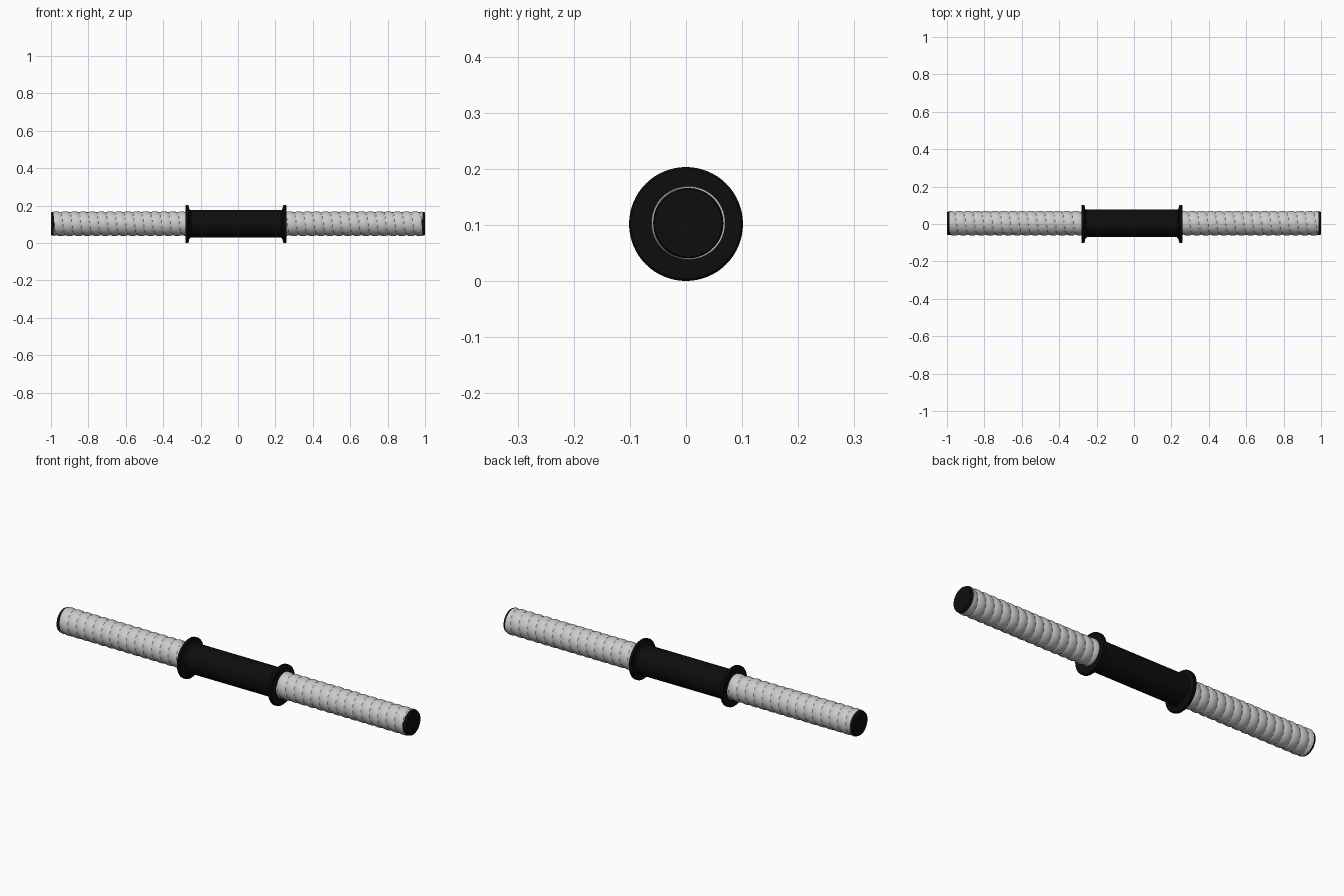
import bpy, bmesh, math

if "Cube" in bpy.data.objects:
    bpy.data.objects.remove(bpy.data.objects["Cube"])

CY, CZ = 0.004, 0.103      # axis of the bar
SEG = 64
black = bpy.data.materials.new("black_rubber")
black.diffuse_color = (0.004, 0.004, 0.004, 1)
black.use_nodes = True
black.node_tree.nodes["Principled BSDF"].inputs["Base Color"].default_value = black.diffuse_color


def surface(name, xs, radius, cy=CY, cz=CZ, mat=None, caps=True, angle=35):
    """Tube along x; radius(i, x, a) gives the radius of each ring point."""
    bm = bmesh.new()
    rings = []
    for i, x in enumerate(xs):
        ring = []
        for k in range(SEG):
            a = 2 * math.pi * k / SEG
            r = radius(i, x, a)
            ring.append(bm.verts.new((x, cy + r * math.cos(a), cz + r * math.sin(a))))
        rings.append(ring)
    for p, q in zip(rings, rings[1:]):
        for k in range(SEG):
            n = (k + 1) % SEG
            bm.faces.new((p[k], p[n], q[n], q[k]))
    if caps:
        bm.faces.new(rings[0])
        bm.faces.new(rings[-1])
    bmesh.ops.recalc_face_normals(bm, faces=bm.faces)
    me = bpy.data.meshes.new(name)
    bm.to_mesh(me)
    bm.free()
    ob = bpy.data.objects.new(name, me)
    bpy.context.collection.objects.link(ob)
    if mat:
        me.materials.append(mat)
    bpy.ops.object.select_all(action='DESELECT')
    ob.select_set(True)
    bpy.context.view_layer.objects.active = ob
    bpy.ops.object.shade_smooth_by_angle(angle=math.radians(angle))
    return ob


def lathe(name, profile, **kw):
    return surface(name, [p[0] for p in profile], lambda i, x, a: profile[i][1], **kw)


# Threaded rods: rounded helical ridges with narrow grooves
PITCH = 0.048


def thread(i, x, a):
    t = (x / PITCH - a / (2 * math.pi)) % 1.0
    return 0.0595 + 0.0065 * math.sin(math.pi * t) ** 0.6


for name, a, b in (("left_thread", -0.987, -0.26), ("right_thread", 0.24, 0.987)):
    n = 180
    surface(name, [a + (b - a) * i / n for i in range(n + 1)], thread)

# Black end caps with a small chamfer
for name, s in (("left_end_cap", -1), ("right_end_cap", 1)):
    lathe(name, [(s * 0.975, 0.0585), (s * 0.984, 0.0625), (s * 0.994, 0.0625), (s * 1.0, 0.060)], mat=black)

# Grip sleeve
lathe("grip", [(-0.265, 0.073), (0.242, 0.073)], mat=black)

# Collars: flat outer face, rounded rim, fillet into the grip
for name, x, s in (("left_collar", -0.282, 1), ("right_collar", 0.259, -1)):
    prof = [(0, 0.06), (0, 0.098), (0.003, 0.101), (0.007, 0.1015), (0.015, 0.1015),
            (0.018, 0.099), (0.019, 0.090), (0.021, 0.082), (0.025, 0.076), (0.030, 0.0725)]
    lathe(name, [(x + s * d, r) for d, r in prof], cy=0.0, cz=0.1015, mat=black)
